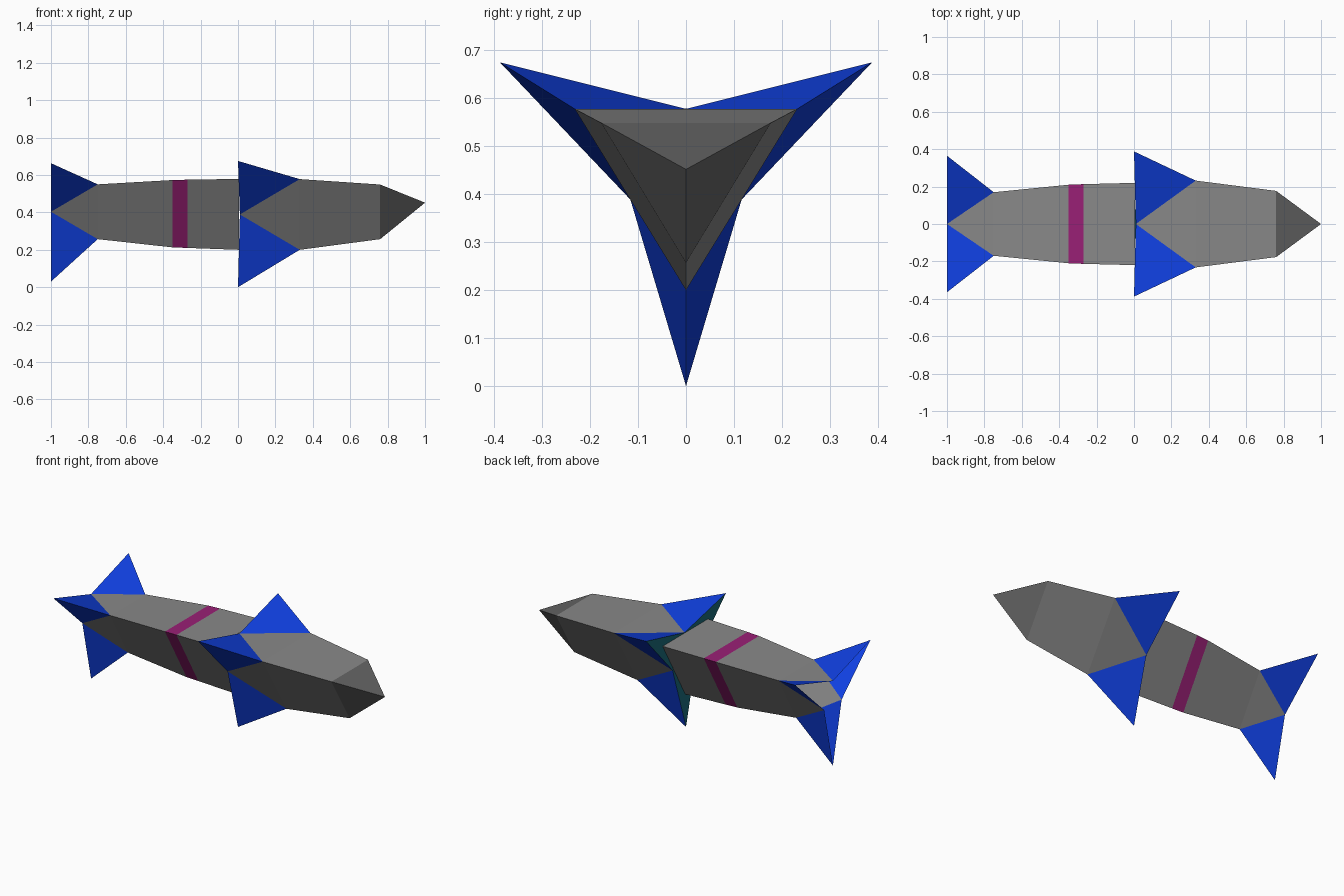
import bpy
import bmesh
from mathutils import Vector

if "Cube" in bpy.data.objects:
    bpy.data.objects.remove(bpy.data.objects["Cube"])


def material(name, rgb):
    m = bpy.data.materials.new(name)
    m.diffuse_color = (*rgb, 1)
    m.use_nodes = True
    m.node_tree.nodes["Principled BSDF"].inputs["Base Color"].default_value = m.diffuse_color
    return m


GREY = material("body grey", (0.25, 0.25, 0.25))
DARK = material("nose dark grey", (0.13, 0.13, 0.13))
BLUE = material("fin blue", (0.005, 0.05, 0.74))
PURPLE = material("band purple", (0.32, 0.014, 0.18))
TEAL = material("backing teal", (0.01, 0.15, 0.2))


def section(x, w, top, bottom):
    """Triangular cross-section: two upper corners and the keel."""
    return [Vector((x, w, top)), Vector((x, -w, top)), Vector((x, 0, bottom))]


def midpoints(corners, x):
    """Middle of each section side, moved to x."""
    mids = [(corners[i] + corners[(i + 1) % 3]) / 2 for i in range(3)]
    for m in mids:
        m.x = x
    return mids


def part(name, faces, mat, ref=None):
    """Flat faces, each turned away from ref (default: the long axis)."""
    bm = bmesh.new()
    for pts in faces:
        bm.faces.new([bm.verts.new(p) for p in pts])
    bm.normal_update()
    for f in bm.faces:
        c = f.calc_center_median()
        origin = Vector(ref) if ref else Vector((c.x, 0, 0.45))
        if f.normal.dot(c - origin) < 0:
            f.normal_flip()
    bmesh.ops.remove_doubles(bm, verts=bm.verts, dist=0.0005)
    me = bpy.data.meshes.new(name)
    bm.to_mesh(me)
    bm.free()
    me.materials.append(mat)
    ob = bpy.data.objects.new(name, me)
    bpy.context.collection.objects.link(ob)
    return ob


def tube(a, b):
    return [(a[i], a[(i + 1) % 3], b[(i + 1) % 3], b[i]) for i in range(3)]


def points(corners, mids):
    """Triangles tapering from a section side to its midpoint."""
    return [(corners[i], corners[(i + 1) % 3], mids[i]) for i in range(3)]


def fins(corners, mids, tips):
    """Two folded triangles per corner."""
    return [(corners[i], tips[i], mids[j]) for i in range(3) for j in (i, i - 1)]


# Front half sections
shoulder = section(0.76, 0.177, 0.549, 0.257)
widest = section(0.33, 0.232, 0.578, 0.2)
front_mids = midpoints(widest, 0.01)
front_tips = section(0, 0.388, 0.675, 0)

# Rear half sections
joint = section(0.005, 0.22, 0.579, 0.2)
band_front = section(-0.27, 0.213, 0.575, 0.21)
band_back = section(-0.35, 0.21, 0.573, 0.213)
tail = section(-0.75, 0.17, 0.55, 0.257)
tail_mids = midpoints(tail, -1)
tail_tips = section(-1, 0.365, 0.663, 0.03)

# Nose
tip = Vector((1, 0, 0.452))
part("nose", [(shoulder[i], shoulder[(i + 1) % 3], tip) for i in range(3)],
     DARK, ref=(0.7, 0, 0.45))

# Front body, its fins and the flat backing behind them
part("front_body", tube(shoulder, widest) + points(widest, front_mids), GREY)
part("front_fins", fins(widest, front_mids, front_tips), BLUE)
part("front_backing",
     [(front_tips[i], front_mids[i], front_mids[i - 1]) for i in range(3)]
     + [tuple(front_mids)], TEAL, ref=(1, 0, 0.45))

# Rear body with its band, and the open tail fins
part("rear_body", tube(joint, band_front) + tube(band_back, tail)
     + points(tail, tail_mids), GREY)
part("band", tube(band_front, band_back), PURPLE)
part("tail_fins", fins(tail, tail_mids, tail_tips), BLUE)
